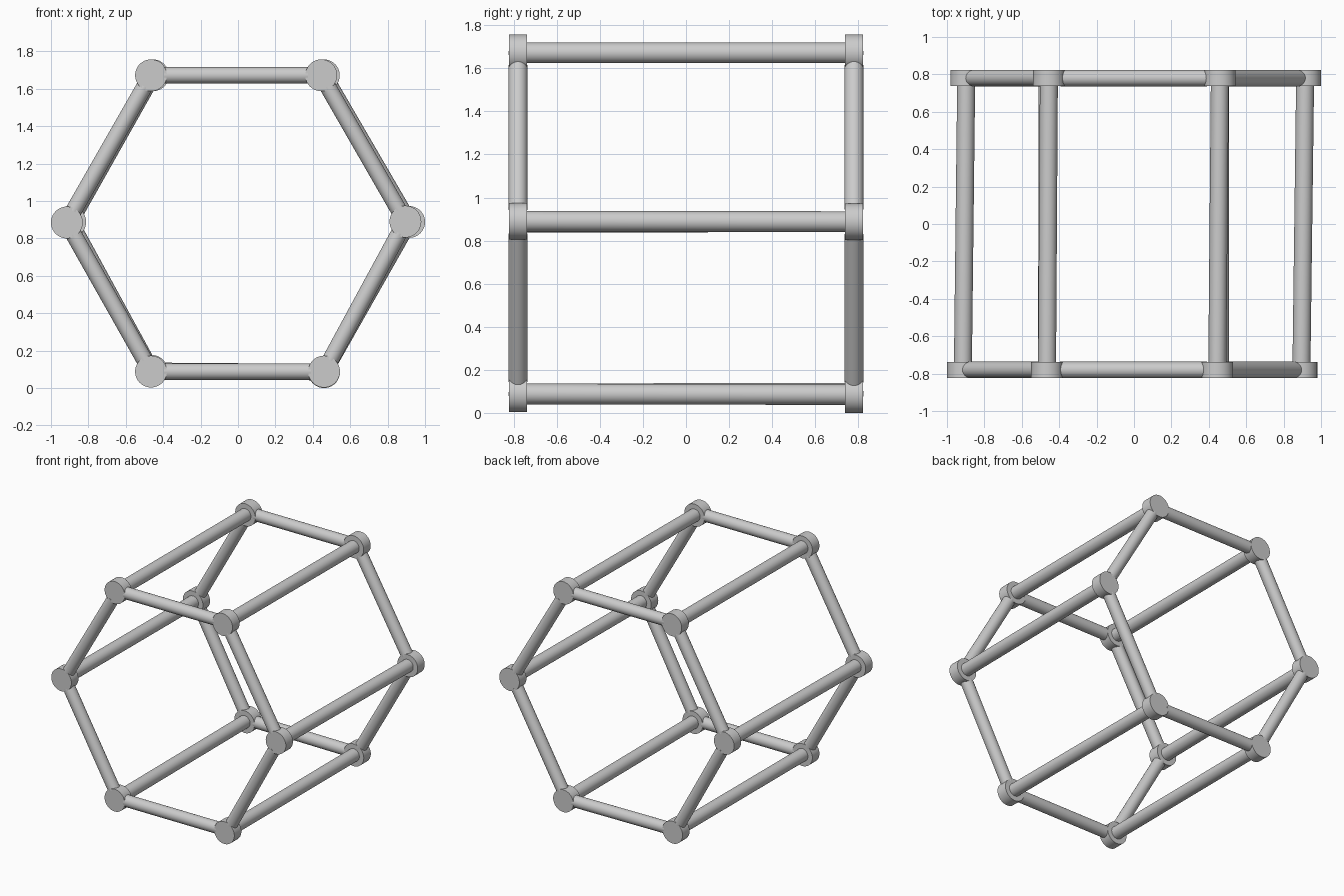
import bpy
from mathutils import Vector

if "Cube" in bpy.data.objects:
    bpy.data.objects.remove(bpy.data.objects["Cube"])

JOINT_R, JOINT_HALF = 0.085, 0.0425
STRUT_R, RAIL_R = 0.044, 0.048
Y = 0.78

# Hexagon corners (x, z), slightly irregular between the front and back frames
FRAMES = {
    "front": (-Y, [(-0.915, 0.885), (-0.465, 1.672), (0.445, 1.672),
                   (0.895, 0.89), (0.46, 0.088), (-0.465, 0.088)]),
    "back": (Y, [(-0.897, 0.888), (-0.455, 1.672), (0.459, 1.672),
                 (0.915, 0.888), (0.46, 0.085), (-0.462, 0.092)]),
}


def rod(name, a, b, radius, segments=32):
    """Smooth capped cylinder running from point a to point b."""
    axis = b - a
    bpy.ops.mesh.primitive_cylinder_add(vertices=segments, radius=radius,
                                        depth=axis.length, location=(a + b) / 2)
    ob = bpy.context.object
    ob.name = name
    ob.rotation_euler = axis.to_track_quat('Z', 'Y').to_euler()
    bpy.ops.object.shade_smooth_by_angle()
    return ob


corners = {}
for side, (y, pts) in FRAMES.items():
    ring = corners[side] = [Vector((x, y, z)) for x, z in pts]
    half = Vector((0, JOINT_HALF, 0))
    for i, p in enumerate(ring):
        # Disc joint at each corner
        rod(f"{side}_joint_{i + 1}", p - half, p + half, JOINT_R, 48)
        # Strut along the hexagon edge, tucked into both joints
        q = ring[(i + 1) % len(ring)]
        inset = (q - p).normalized() * 0.07
        rod(f"{side}_strut_{i + 1}", p + inset, q - inset, STRUT_R)

# Long rails joining the two frames
for i, (p, q) in enumerate(zip(corners["front"], corners["back"])):
    inset = (q - p).normalized() * 0.035
    rod(f"rail_{i + 1}", p + inset, q - inset, RAIL_R)
